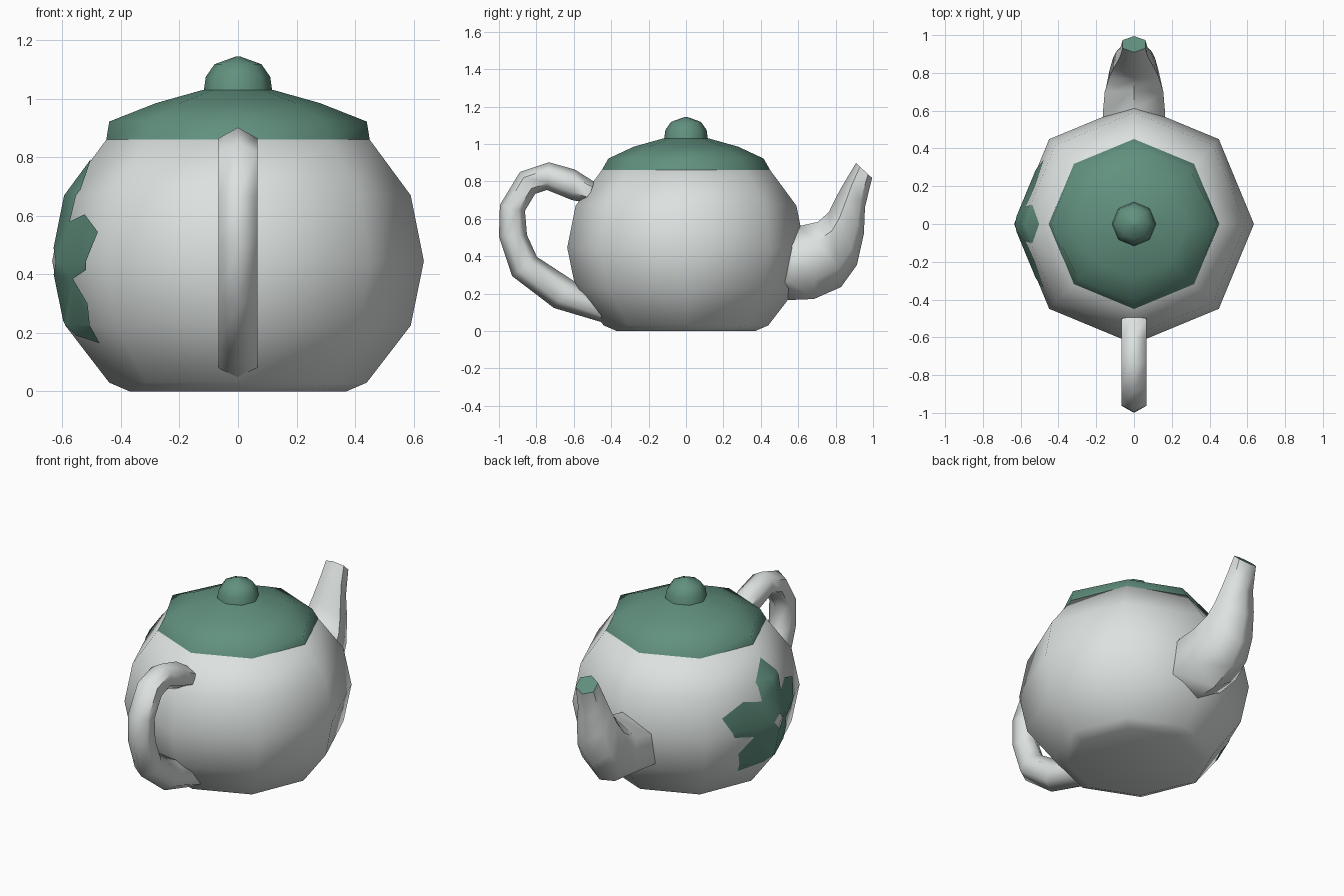
import bpy, bmesh, math
from mathutils import Vector

if "Cube" in bpy.data.objects:
    bpy.data.objects.remove(bpy.data.objects["Cube"])


def make_material(name, rgb):
    mat = bpy.data.materials.new(name)
    mat.use_nodes = True
    mat.diffuse_color = (*rgb, 1)
    mat.node_tree.nodes["Principled BSDF"].inputs["Base Color"].default_value = (*rgb, 1)
    return mat


white = make_material("porcelain white", (0.72, 0.76, 0.75))
green = make_material("glaze green", (0.12, 0.28, 0.21))


def finish(name, bm, *mats, closed=True):
    if closed:
        bmesh.ops.recalc_face_normals(bm, faces=bm.faces)
    mesh = bpy.data.meshes.new(name)
    bm.to_mesh(mesh)
    bm.free()
    obj = bpy.data.objects.new(name, mesh)
    bpy.context.collection.objects.link(obj)
    for mat in mats:
        mesh.materials.append(mat)
    bpy.ops.object.select_all(action="DESELECT")
    bpy.context.view_layer.objects.active = obj
    obj.select_set(True)
    bpy.ops.object.shade_smooth_by_angle(angle=math.radians(62))
    return obj


def loft(bm, rings):
    """Bridge rings of points and cap both ends."""
    loops = [[bm.verts.new(p) for p in ring] for ring in rings]
    n = len(loops[0])
    for a, b in zip(loops, loops[1:]):
        for i in range(n):
            j = (i + 1) % n
            bm.faces.new((a[i], a[j], b[j], b[i]))
    return bm.faces.new(loops[0]), bm.faces.new(loops[-1])


def octagon(r, z):
    return [Vector((r * math.cos(k * math.pi / 4), r * math.sin(k * math.pi / 4), z))
            for k in range(8)]


def lathe(name, profile, mat):
    bm = bmesh.new()
    loft(bm, [octagon(r, z) for r, z in profile])
    return finish(name, bm, mat)


def hex_tube(name, sections, *mats):
    """Six-sided tube from (inner point, outer point, half width) in the YZ plane."""
    rings = []
    for inner, outer, w in sections:
        a, b = Vector((0, *inner)), Vector((0, *outer))
        side = Vector((w, 0, 0))
        near, far = a.lerp(b, 0.25), a.lerp(b, 0.75)
        rings.append([a, near + side, far + side, b, far - side, near - side])
    bm = bmesh.new()
    end = loft(bm, rings)[1]
    end.material_index = len(mats) - 1
    return finish(name, bm, *mats)


# Pot body
body = [(0.37, 0), (0.44, 0.03), (0.59, 0.225), (0.635, 0.445), (0.59, 0.67), (0.45, 0.86)]
lathe("pot_body", body, white)

# Lid, with its two side corners pulled out a little
lid = lathe("lid", [(0.45, 0.86), (0.415, 0.922), (0.28, 0.985), (0.12, 1.03), (0.02, 1.04)], green)
for v in lid.data.vertices:
    if abs(v.co.y) < 0.01 and 0.9 < v.co.z < 0.95:
        v.co.x = math.copysign(0.44, v.co.x)
lathe("lid_knob", [(0.118, 1.02), (0.11, 1.075), (0.08, 1.118), (0.005, 1.145)], green)

# Handle
handle_path = [((-0.53, 0.685), (-0.49, 0.797)), ((-0.61, 0.70), (-0.594, 0.863)),
               ((-0.743, 0.754), (-0.733, 0.902)), ((-0.807, 0.733), (-0.888, 0.85)),
               ((-0.861, 0.642), (-0.995, 0.674)), ((-0.85, 0.513), (-1.0, 0.505)),
               ((-0.797, 0.396), (-0.93, 0.294)), ((-0.599, 0.267), (-0.706, 0.123)),
               ((-0.43, 0.17), (-0.41, 0.035))]
hex_tube("handle", [(a, b, 0.066) for a, b in handle_path], white)

# Spout with a green mouth
hex_tube("spout", [((0.5, 0.5), (0.44, 0.18), 0.165),
                   ((0.6, 0.56), (0.54, 0.165), 0.165),
                   ((0.705, 0.583), (0.684, 0.171), 0.155),
                   ((0.764, 0.636), (0.829, 0.235), 0.13),
                   ((0.79, 0.69), (0.914, 0.353), 0.11),
                   ((0.823, 0.754), (0.951, 0.519), 0.09),
                   ((0.865, 0.825), (0.957, 0.663), 0.072),
                   ((0.909, 0.898), (0.995, 0.818), 0.06)], white, green)


# Five-petal flower wrapped on the right side of the pot
def body_radius(z):
    for (r0, z0), (r1, z1) in zip(body, body[1:]):
        if z <= z1:
            return r0 + (r1 - r0) * (z - z0) / (z1 - z0)
    return body[-1][0]


half = [(0, 0.795), (0.10, 0.69), (0.09, 0.58), (0.2, 0.605), (0.338, 0.545), (0.275, 0.415),
        (0.15, 0.385), (0.23, 0.3), (0.21, 0.22), (0.18, 0.165), (0.04, 0.19), (0, 0.24)]
outline = half + [(-y, z) for y, z in half[-2:0:-1]]
hole = [(0, 0.49), (0.04, 0.445), (0, 0.4), (-0.04, 0.445)]

bm = bmesh.new()
edges = []
for loop in (outline, hole):
    verts = [bm.verts.new((0, y, z)) for y, z in loop]
    edges += [bm.edges.new((v, verts[i - 1])) for i, v in enumerate(verts)]
bmesh.ops.triangle_fill(bm, edges=edges, use_beauty=True, normal=(-1, 0, 0))
cuts = [((0, 0, z), (0, 0, 1)) for _, z in body[2:5]] + [((0, 0, 0), (0, 1, 0))]
for point, normal in cuts:
    bmesh.ops.bisect_plane(bm, geom=bm.verts[:] + bm.edges[:] + bm.faces[:],
                           plane_co=point, plane_no=normal, dist=0.0001)
for v in bm.verts:
    v.co.x = -body_radius(v.co.z) + abs(v.co.y) * math.tan(math.pi / 8) - 0.004
bm.normal_update()
for f in bm.faces:
    if f.normal.x > 0:
        f.normal_flip()
finish("flower", bm, green, closed=False)
